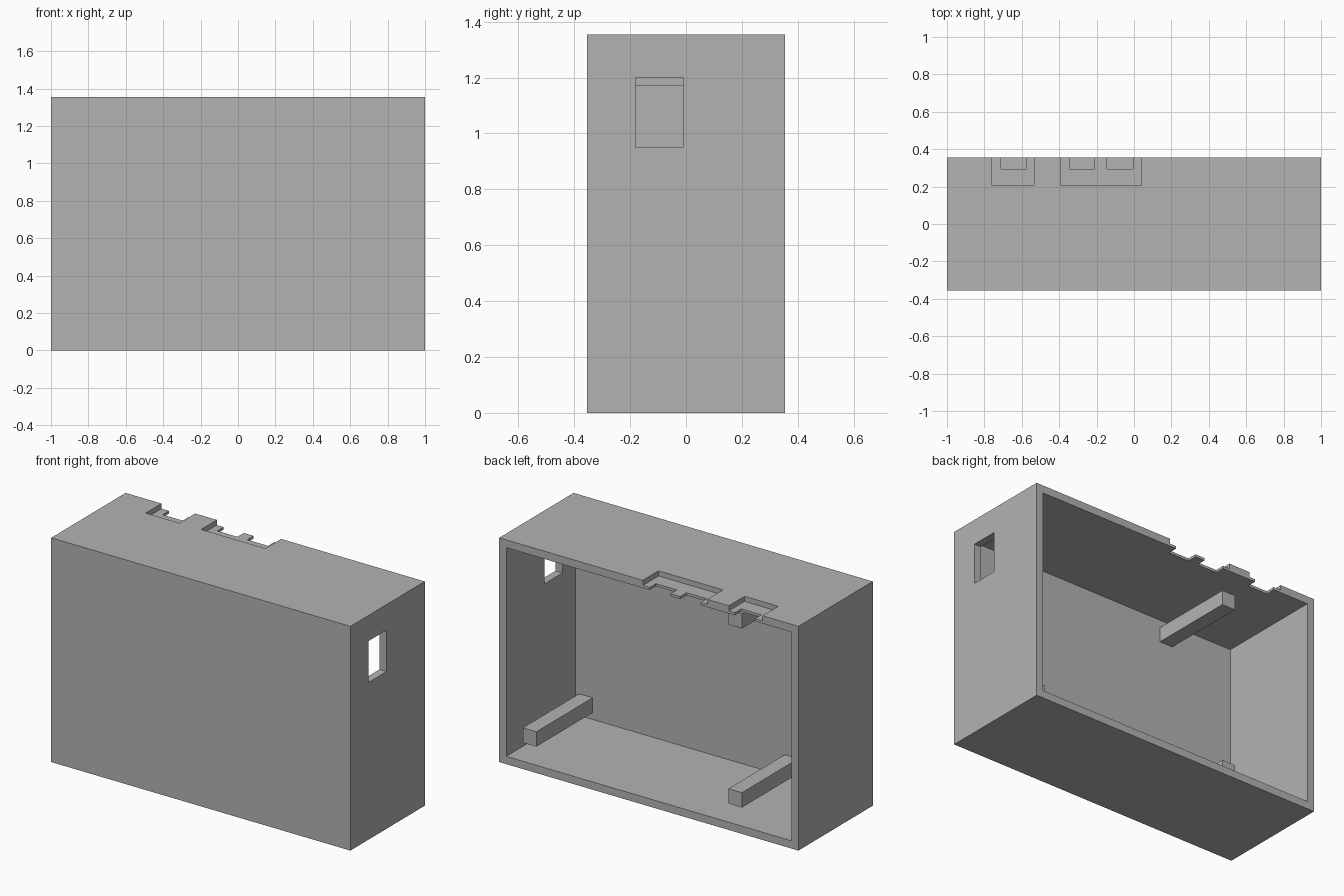
import bpy
from mathutils import Vector

if "Cube" in bpy.data.objects:
    bpy.data.objects.remove(bpy.data.objects["Cube"], do_unlink=True)

# Single plain grey
grey = bpy.data.materials.new("plain grey")
grey.use_nodes = True
colour = (0.45, 0.45, 0.45, 1)
grey.diffuse_color = colour
grey.node_tree.nodes["Principled BSDF"].inputs["Base Color"].default_value = colour


def box(name, x, y, z):
    """Box spanning the given (low, high) range on each axis."""
    bpy.ops.mesh.primitive_cube_add(size=1)
    ob = bpy.context.object
    ob.name = name
    low, high = (Vector(c) for c in zip(x, y, z))
    for v in ob.data.vertices:
        v.co = (low + high) / 2 + v.co * (high - low)
    ob.data.materials.append(grey)
    return ob


def cut(target, x, y, z):
    """Subtract a box from the target and discard the cutter."""
    cutter = box("cutter", x, y, z)
    cutter.hide_render = True
    mod = target.modifiers.new("cut", "BOOLEAN")
    mod.operation = "DIFFERENCE"
    mod.solver = "EXACT"
    mod.object = cutter
    bpy.context.view_layer.objects.active = target
    bpy.ops.object.modifier_apply(modifier=mod.name)
    bpy.data.objects.remove(cutter, do_unlink=True)


HALF_DEPTH, HEIGHT, WALL = 0.355, 1.355, 0.047
BACK = HALF_DEPTH + 0.1
ABOVE = HEIGHT + 0.1

# Enclosure, open at the back
shell = box("enclosure_shell", (-1, 1), (-HALF_DEPTH, HALF_DEPTH), (0, HEIGHT))
cut(shell, (WALL - 1, 1 - WALL), (WALL - HALF_DEPTH, BACK), (WALL, HEIGHT - WALL))

# Window through the left wall
cut(shell, (0.9, 1.1), (-0.18, -0.01), (0.95, 1.2))

# Shallow recesses in the top, along the back edge
for x in ((-0.76, -0.535), (-0.39, 0.04)):
    cut(shell, x, (0.205, BACK), (HEIGHT - 0.031, ABOVE))

# Slots through the recess floors
for x in ((-0.71, -0.575), (-0.345, -0.21), (-0.145, -0.005)):
    cut(shell, x, (0.295, BACK), (HEIGHT - 0.1, ABOVE))

# Square mounting posts standing on the inside of the front wall
POST = 0.09
for name, x, z in (("lower_left_post", 0.84, 0.088),
                   ("lower_right_post", -0.535, 0.088),
                   ("upper_right_post", -0.535, 1.17)):
    box(name, (x, x + POST), (-0.33, 0.23), (z, z + POST))
